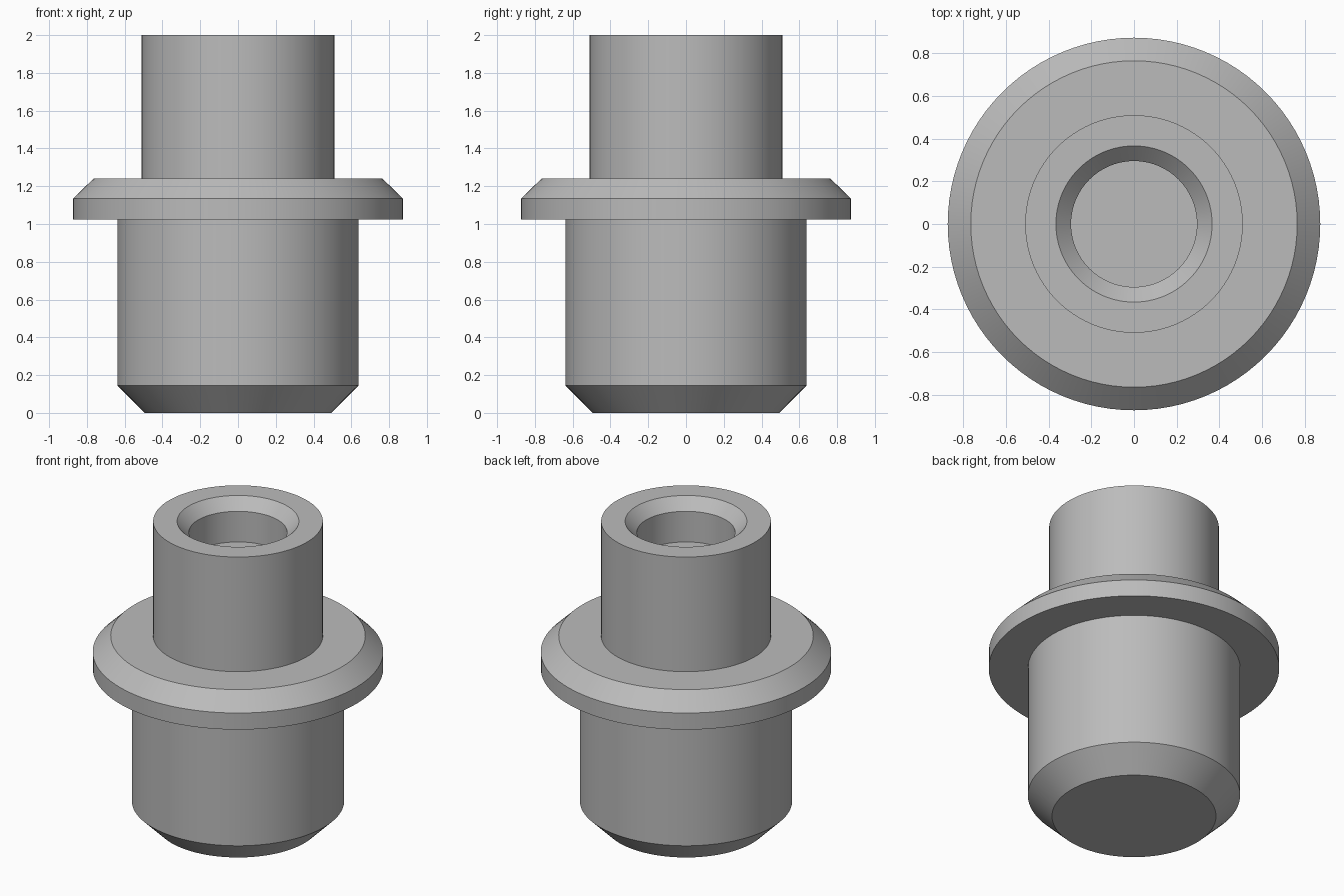
import bpy
import bmesh
from math import radians
from mathutils import Matrix, Vector

cube = bpy.data.objects.get("Cube")
if cube:
    bpy.data.objects.remove(cube, do_unlink=True)

SEGMENTS = 96

# Single plain metal colour
metal = bpy.data.materials.new("grey metal")
metal.use_nodes = True
grey = (0.5, 0.5, 0.5, 1)
metal.diffuse_color = grey
metal.node_tree.nodes["Principled BSDF"].inputs["Base Color"].default_value = grey

# Half profile (radius, height), from the base centre to the floor of the bore
profile = [
    (0, 0), (0.493, 0), (0.638, 0.145),        # chamfered base
    (0.638, 1.025), (0.873, 1.025),            # body, flange underside
    (0.873, 1.135), (0.765, 1.24),             # flange rim and chamfer
    (0.51, 1.24), (0.51, 2),                   # neck
    (0.366, 2), (0.295, 1.928),                # countersink
    (0.295, 1.725), (0, 1.725),                # blind bore
]

# Lathe the profile around z
bm = bmesh.new()
points = [bm.verts.new((r, 0, z)) for r, z in profile]
edges = [bm.edges.new(pair) for pair in zip(points, points[1:])]
bmesh.ops.spin(bm, geom=points + edges, cent=(0, 0, 0), axis=(0, 0, 1),
               angle=radians(360), steps=SEGMENTS, use_duplicate=False)
bmesh.ops.remove_doubles(bm, verts=bm.verts, dist=0.0001)
bmesh.ops.recalc_face_normals(bm, faces=bm.faces)

mesh = bpy.data.meshes.new("flanged_pin")
bm.to_mesh(mesh)
bm.free()
mesh.materials.append(metal)
pin = bpy.data.objects.new("flanged_pin", mesh)
bpy.context.collection.objects.link(pin)

# Smooth round walls, crisp edges between sections
bpy.context.view_layer.objects.active = pin
pin.select_set(True)
bpy.ops.object.shade_smooth_by_angle(angle=radians(30))
